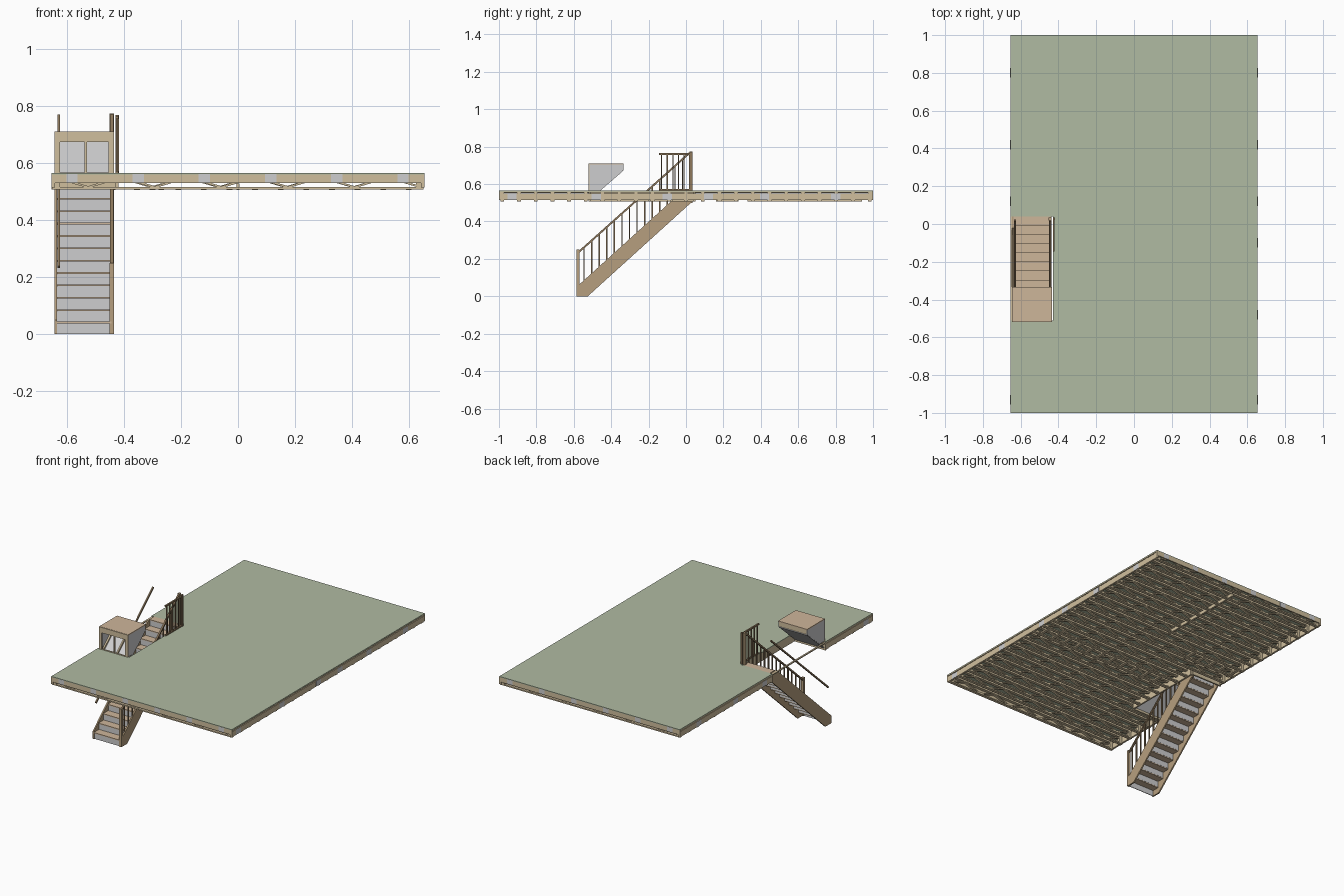
import bpy, bmesh, math
from mathutils import Vector

if "Cube" in bpy.data.objects:
    bpy.data.objects.remove(bpy.data.objects["Cube"])


def mat(name, rgb):
    m = bpy.data.materials.new(name)
    lin = [((c / 255 + 0.055) / 1.055) ** 2.4 for c in rgb]
    m.diffuse_color = (*lin, 1)
    m.use_nodes = True
    m.node_tree.nodes["Principled BSDF"].inputs["Base Color"].default_value = m.diffuse_color
    return m


GREEN = mat("sage_deck", (176, 187, 162))
PINE = mat("pale_framing", (208, 191, 158))
TREAD = mat("tread_wood", (206, 182, 154))
OAK = mat("stringer_wood", (182, 159, 126))
DARK = mat("railing_wood", (142, 120, 92))
GREY = mat("light_grey", (206, 206, 207))


def finish(name, bm, m):
    bmesh.ops.recalc_face_normals(bm, faces=bm.faces[:])
    me = bpy.data.meshes.new(name)
    bm.to_mesh(me)
    bm.free()
    me.materials.append(m)
    ob = bpy.data.objects.new(name, me)
    bpy.context.collection.objects.link(ob)
    return ob


def add_box(bm, x0, x1, y0, y1, z0, z1):
    vs = [bm.verts.new((x, y, z)) for z in (z0, z1)
          for x, y in ((x0, y0), (x1, y0), (x1, y1), (x0, y1))]
    for f in ((0, 1, 2, 3), (4, 5, 6, 7), (0, 1, 5, 4), (1, 2, 6, 5), (2, 3, 7, 6), (3, 0, 4, 7)):
        bm.faces.new([vs[i] for i in f])


def boxes(name, m, items):
    bm = bmesh.new()
    for b in items:
        add_box(bm, *b)
    return finish(name, bm, m)


def add_prism(bm, pts, to3d, a, b):
    """Extrude a 2D outline from depth a to depth b."""
    lo = [bm.verts.new(to3d(p, a)) for p in pts]
    hi = [bm.verts.new(to3d(p, b)) for p in pts]
    bm.faces.new(lo)
    bm.faces.new(hi)
    for i in range(len(pts)):
        j = (i + 1) % len(pts)
        bm.faces.new((lo[i], lo[j], hi[j], hi[i]))


def side(p, d):   # outline in y, z
    return (d, p[0], p[1])


def front(p, d):  # outline in x, z
    return (p[0], d, p[1])


def plan(p, d):   # outline in x, y
    return (p[0], p[1], d)


def strip(p, q, t):
    """Outline of a straight bar of thickness t between two 2D points."""
    p, q = Vector(p), Vector(q)
    n = (q - p).normalized().orthogonal() * t / 2
    return [p + n, q + n, q - n, p - n]


HX, TOP, BOT = 0.655, 0.565, 0.508
WX, WY0, WY1 = -0.43, -0.51, 0.04      # stair opening

# deck sheet with the stair opening at the left edge
bm = bmesh.new()
add_prism(bm, [(-HX, -1), (HX, -1), (HX, 1), (-HX, 1), (-HX, WY1), (WX, WY1), (WX, WY0), (-HX, WY0)],
          plan, TOP - 0.005, TOP)
finish("deck", bm, GREEN)

# open web floor trusses
bm = bmesh.new()
webs = bmesh.new()
N = 23
for i in range(N):
    y = -0.982 + i * 1.964 / (N - 1)
    cut = WY0 - 0.01 < y < WY1 + 0.01
    x0, x1 = (WX + 0.01 if cut else -HX + 0.012), HX - 0.012
    add_box(bm, x0, x1, y - 0.01, y + 0.01, TOP - 0.014, TOP - 0.005)
    add_box(bm, x0, x1, y - 0.01, y + 0.01, BOT, BOT + 0.008)
    n = round((x1 - x0) / 0.1165)
    w = (x1 - x0) / n
    for k in range(n):
        a, b = x0 + k * w, x0 + (k + 1) * w
        za, zb = (BOT + 0.008, TOP - 0.014) if k % 2 else (TOP - 0.014, BOT + 0.008)
        add_prism(webs, strip((a, za), (b, zb), 0.007), front, y - 0.008, y + 0.008)
finish("truss_chords", bm, PINE)
finish("truss_webs", webs, PINE)

# rim boards, opening trimmers and the slim ledger along the open edge
boxes("rim_boards", PINE, [
    (-HX, HX, -1, -0.992, 0.53, TOP - 0.005), (-HX, HX, 0.992, 1, 0.53, TOP - 0.005),
    (HX - 0.012, HX, -1, 1, 0.514, 0.55), (HX - 0.01, HX, -1, 1, 0.555, TOP - 0.005),
    (-HX, -HX + 0.012, -1, WY0, 0.514, 0.55), (-HX, -HX + 0.012, WY1, 1, 0.514, 0.55),
    (-HX, -HX + 0.01, -1, 1, 0.553, TOP - 0.005)])
boxes("opening_trimmers", PINE, [
    (WX, WX + 0.01, WY0, WY1, BOT, TOP - 0.005),
    (-HX, WX, WY0 - 0.01, WY0, BOT, TOP - 0.005),
    (-HX, WX, WY1, WY1 + 0.01, BOT, TOP - 0.005)])

# vertical end blocks between chords
ends = []
for i in range(N):
    y = -0.982 + i * 1.964 / (N - 1)
    ends.append((HX - 0.03, HX - 0.004, y - 0.01, y + 0.01, BOT, TOP - 0.006))
    if not WY0 - 0.01 < y < WY1 + 0.01:
        ends.append((-HX + 0.004, -HX + 0.03, y - 0.01, y + 0.01, BOT, TOP - 0.006))
boxes("truss_end_blocks", PINE, ends)

# grey connector plates on the rims
plates = []
for k in range(6):
    x = -0.583 + k * 0.2325
    for s in (-1, 1):
        y = s * 0.9995
        plates.append((x - 0.02, x + 0.02, y - 0.001, y + 0.001, 0.532, 0.562))
for y in (-0.93, -0.48, -0.1, 0.12, 0.42, 0.8):
    plates.append((HX - 0.002, HX + 0.0005, y - 0.025, y + 0.025, 0.515, 0.549))
    if y != -0.48 and y != -0.1:
        plates.append((-HX - 0.0005, -HX + 0.002, y - 0.025, y + 0.025, 0.515, 0.549))
boxes("rim_plates", GREY, plates)

# strongback and ladder blocking under the floor
block = [(-0.006, 0.006, 0.33, 0.94, BOT - 0.002, BOT + 0.02)]
for k in range(11):
    x = 0.6 - k * 0.09
    block.append((x - 0.01, x + 0.01, -0.2, -0.07, BOT - 0.002, BOT + 0.007))
for k in range(5):
    x = -0.61 + k * 0.085
    block.append((x - 0.01, x + 0.01, 0.16, 0.28, BOT - 0.002, BOT + 0.007))
boxes("floor_blocking", PINE, block)

# stairs: thirteen risers
RISE, RUN, Y0 = TOP / 13, 0.048, -0.58
SX0, SX1 = -0.637, -0.445
boxes("risers", GREY, [(SX0, SX1, Y0 + i * RUN, Y0 + i * RUN + 0.004, i * RISE, (i + 1) * RISE - 0.006)
                       for i in range(13)])
boxes("treads", TREAD, [(SX0, SX1, Y0 + i * RUN - 0.006, min(Y0 + (i + 1) * RUN + 0.003, WY1),
                         (i + 1) * RISE - 0.006, (i + 1) * RISE) for i in range(13)])
bm = bmesh.new()
outline = [(-0.585, 0), (-0.525, 0), (WY1, 0.512), (WY1, 0.56), (-0.022, 0.56), (-0.585, 0.05)]
for x in (-0.645, -0.445):
    add_prism(bm, outline, side, x, x + 0.009)
finish("stringers", bm, OAK)


# sloped handrails, newels and balusters
def rail_z(y):
    return 0.235 + (y + 0.575) * 0.895


bm = bmesh.new()
ra, rb = (-0.575, rail_z(-0.575)), (0.02, rail_z(0.02))
add_prism(bm, strip(ra, rb, 0.01), side, -0.449, -0.438)
add_prism(bm, strip(ra, rb, 0.01), side, -0.634, -0.625)
finish("handrails", bm, DARK)
boxes("newels", OAK, [(-0.452, -0.436, -0.586, -0.57, 0, 0.25),
                      (-0.452, -0.436, 0.018, 0.034, 0.5, 0.775)])
boxes("stair_balusters", DARK, [(-0.447, -0.44, y - 0.0035, y + 0.0035, rail_z(y) - 0.2, rail_z(y))
                                for y in [-0.545 + 0.0405 * k for k in range(14)]])

# upper guard beside the opening
guard = [(-0.43, -0.42, -0.145, 0.034, 0.755, 0.765), (-0.43, -0.42, -0.145, 0.034, TOP, 0.573),
         (-0.43, -0.418, 0.022, 0.034, TOP, 0.77)]
guard += [(-0.428, -0.422, y - 0.003, y + 0.003, TOP, 0.757) for y in [-0.13 + 0.03 * k for k in range(6)]]
boxes("upper_guard", DARK, guard)

# raised box over the stairs: grey sides and soffit, timber frame, lid
BX0, BX1 = -0.645, -0.435
bm = bmesh.new()
panel = [(-0.515, TOP), (-0.515, 0.705), (-0.335, 0.705), (-0.335, 0.675), (-0.462, TOP)]
for x in (BX0, BX1 - 0.004):
    add_prism(bm, panel, side, x, x + 0.004)
add_prism(bm, strip((-0.337, 0.673), (-0.51, 0.523), 0.005), side, BX0 + 0.001, BX1 - 0.001)
finish("headroom_panels", bm, GREY)
boxes("headroom_lid", TREAD, [(BX0, BX1, -0.515, -0.333, 0.704, 0.711)])
boxes("headroom_frame", PINE, [
    (BX0, BX1, -0.52, -0.51, 0.675, 0.71), (BX0, BX0 + 0.02, -0.52, -0.51, TOP, 0.675),
    (BX1 - 0.02, BX1, -0.52, -0.51, TOP, 0.675), (-0.539, -0.531, -0.52, -0.51, TOP, 0.675),
    (BX0, BX1, -0.52, -0.51, TOP - 0.005, TOP + 0.003),
    (BX0 + 0.004, BX1 - 0.004, -0.345, -0.335, 0.676, 0.704)])
bm = bmesh.new()
for x in (BX0 + 0.006, -0.54, BX1 - 0.016):
    add_prism(bm, strip((-0.34, 0.681), (-0.505, 0.538), 0.012), side, x, x + 0.01)
finish("soffit_rafters", bm, PINE)
